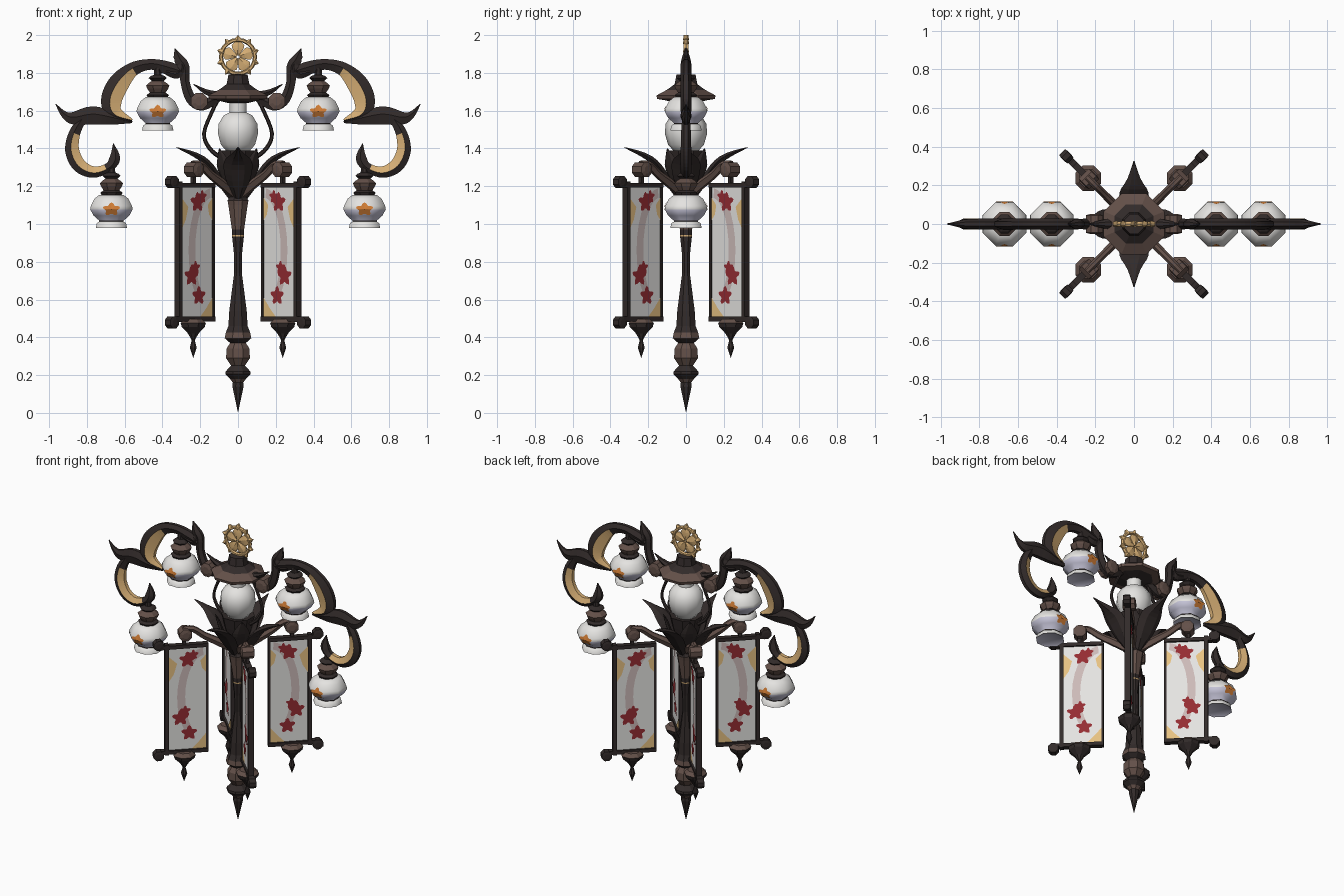
import bpy, bmesh, math
from mathutils import Matrix, Vector

if "Cube" in bpy.data.objects:
    bpy.data.objects.remove(bpy.data.objects["Cube"])

COL = dict(dark=(.032, .024, .023), brown=(.125, .080, .066), gold=(.68, .43, .18),
           white=(.78, .77, .75), lavender=(.56, .55, .68), orange=(.62, .20, .035),
           red=(.30, .025, .032), pink=(.60, .49, .48), amber=(.82, .55, .23))
MAT = {}
for k, c in COL.items():
    MAT[k] = bpy.data.materials.new(k)
    MAT[k].diffuse_color = (*c, 1)
I4 = Matrix.Identity(4)
T = Matrix.Translation
SIDES = [I4, Matrix.Diagonal((-1, 1, 1, 1))]
def spin(deg): return Matrix.Rotation(math.radians(deg), 4, 'Z')


def obj(name, verts, faces, cols, M=I4):
    """mesh object; cols is one colour or a colour per face"""
    if isinstance(cols, str):
        cols = [cols] * len(faces)
    names = list(dict.fromkeys(cols))
    me = bpy.data.meshes.new(name)
    me.from_pydata([M @ Vector(v) for v in verts], [], faces)
    for n in names:
        me.materials.append(MAT[n])
    for p, c in zip(me.polygons, cols):
        p.material_index = names.index(c)
    bm = bmesh.new()
    bm.from_mesh(me)
    bmesh.ops.remove_doubles(bm, verts=bm.verts, dist=1e-5)
    bmesh.ops.recalc_face_normals(bm, faces=bm.faces)
    bm.to_mesh(me)
    bm.free()
    o = bpy.data.objects.new(name, me)
    bpy.context.collection.objects.link(o)
    return o


def smooth(o, deg=60):
    o.data.shade_smooth()
    o.data.set_sharp_from_angle(angle=math.radians(deg))


def skin(name, rings, colour, M):
    """joins rings of points; colour(i, j) gives the face colour"""
    n = len(rings[0])
    v = [p for r in rings for p in r]
    f, c = [], []
    for i in range(len(rings) - 1):
        for j in range(n):
            k = (j + 1) % n
            f.append((i*n + j, i*n + k, i*n + n + k, i*n + n + j))
            c.append(colour(i, j))
    f += [tuple(range(n)), tuple(range(len(v) - n, len(v)))]
    c += [colour(0, 0), colour(len(rings) - 2, 0)]
    # drop caps that collapse to a point
    ok = [(a, b) for a, b in zip(f, c) if len({tuple(round(x, 5) for x in v[q]) for q in a}) > 2]
    return obj(name, v, [a for a, b in ok], [b for a, b in ok], M)


def lathe(name, prof, M=I4, n=8):
    """prof: (radius, z, colour of the band above)"""
    rings = [[(r*math.cos((j + .5)*math.tau/n), r*math.sin((j + .5)*math.tau/n), z)
              for j in range(n)] for r, z, c in prof]
    return skin(name, rings, lambda i, j: prof[i][2], M)


def spline(pts, sub):
    out = []
    for i in range(len(pts) - 1):
        a, b, c, d = [Vector(pts[max(0, min(len(pts) - 1, i + q))]) for q in (-1, 0, 1, 2)]
        for s in range(sub):
            t = s / sub
            out.append(.5*(2*b + (c - a)*t + (2*a - 5*b + 4*c - d)*t*t + (3*b - a - 3*c + d)*t**3))
    return out + [Vector(pts[-1])]


ARM = [(1, -.4), (.15, -1), (-1, -.45), (-1, .45), (.15, 1), (1, .4)]
ROUND = [(math.cos(a*math.tau/6), math.sin(a*math.tau/6)) for a in range(6)]


def sweep(name, pts, sec, M, colour, sub=4, inner=None, gold=(0, 0)):
    """pts: (x, z, half width in plane, half thickness across); gold marks inner faces"""
    P = spline(pts, sub)
    rings = []
    for i, p in enumerate(P):
        d = P[min(i + 1, len(P) - 1)] - P[max(i - 1, 0)]
        d = Vector((d[0], d[1])).normalized()
        w, t = max(p[2], .001), max(p[3], .001)
        rings.append([(p[0] - d.y*w*a, t*b, p[1] + d.x*w*a) for a, b in sec])
    return skin(name, rings, lambda i, j: inner if inner and gold[0]*sub <= i < gold[1]*sub
                and 1 <= j <= 3 else colour, M)


def box(name, lo, hi, colour, M=I4):
    v = [((lo, hi)[a][0], (lo, hi)[b][1], (lo, hi)[c][2]) for a in (0, 1) for b in (0, 1) for c in (0, 1)]
    return obj(name, v, [(0, 1, 3, 2), (4, 6, 7, 5), (0, 4, 5, 1), (2, 3, 7, 6), (0, 2, 6, 4), (1, 5, 7, 3)], colour, M)


def roll(name, x, z, r, half, colour, M):
    """short cylinder lying across the arm, with a raised hub"""
    R = M @ T((x, 0, z)) @ Matrix.Rotation(math.pi/2, 4, 'X')
    lathe(name, [(0, -half*1.15, colour), (r*.5, -half*1.15, colour), (r, -half, colour), (r, half, colour),
                 (r*.5, half*1.15, colour), (0, half*1.15, colour)], R)


def petals(r, low=.55, step=25):
    """outline of a five-petal blossom"""
    out = []
    for a in range(step):
        q = r*((1 + low)/2 + (1 - low)/2*math.cos(5*a*math.tau/step))
        out.append((q*math.sin(a*math.tau/step), q*math.cos(a*math.tau/step)))
    return out


# central post
D, B, W, L = 'dark', 'brown', 'white', 'lavender'
lathe('post', [(0, 0, D), (.032, .14, D), (.03, .16, B), (.045, .18, D), (.072, .205, D), (.07, .22, D),
               (.04, .25, B), (.068, .29, B), (.066, .34, B), (.045, .37, D), (.076, .395, B), (.07, .425, D),
               (.055, .46, D), (.05, .54, D), (.036, .64, D), (.022, .74, D), (.024, .85, D), (.034, .935, 'gold'),
               (.034, .942, D), (.035, .97, B), (.055, 1.10, B), (.06, 1.125, D), (.042, 1.15, D),
               (.055, 1.2, D), (.09, 1.32, D), (.105, 1.39, D), (.06, 1.38, D), (0, 1.37, D)])
# main glass globe and roof
smooth(lathe('main_globe', [(.05, 1.37, W), (.095, 1.42, W), (.112, 1.48, W), (.108, 1.53, W), (.08, 1.575, W),
                            (.047, 1.59, W), (.05, 1.68, W)], n=10))
lathe('roof', [(.055, 1.64, D), (.12, 1.655, B), (.165, 1.662, B), (.17, 1.68, B), (.11, 1.71, D),
               (.065, 1.74, D), (.055, 1.79, D), (0, 1.795, D)])
# leaves around the globe cup
for k in range(4):
    sweep('large_leaf', [(.04, 1.14, .012, .02), (.10, 1.235, .02, .065), (.165, 1.325, .018, .075),
                         (.235, 1.37, .013, .034), (.325, 1.405, .002, .003)], ARM, spin(90*k), D, 3)
    sweep('small_leaf', [(.05, 1.18, .01, .03), (.10, 1.29, .012, .055), (.12, 1.35, .01, .035),
                         (.14, 1.40, .002, .003)], ARM, spin(45 + 90*k), D, 3)

# gold crest: ring, five petals and outer points
E = T((0, 0, 1.885))
n = 20
skin('crest_ring', [[((.09 + a*.011)*math.sin(i*math.tau/n), b*.014, (.09 + a*.011)*math.cos(i*math.tau/n))
                     for a, b in ROUND] for i in range(n + 1)], lambda i, j: 'gold', E)
for k in range(5):
    R = E @ Matrix.Rotation(k*math.tau/5, 4, 'Y')
    sweep('crest_petal', [(0, .008, .006, .012), (0, .035, .024, .012), (0, .06, .034, .01),
                          (0, .078, .018, .008)], ARM, R, 'gold', 2)
for k in range(10):
    R = E @ Matrix.Rotation(k*math.tau/10, 4, 'Y')
    sweep('crest_point', [(0, .09, .022, .016), (0, .115, .001, .012)], ARM, R, 'gold', 1)

# lantern profile in local heights
GLASS = [(0, .012, L), (.075, .01, L), (.09, 0, W), (.084, .026, W), (.07, .034, D), (.07, .04, L),
         (.102, .066, L), (.122, .10, W), (.118, .118, W), (.098, .155, W), (.07, .176, W), (0, .178, W)]
CAP = [(.055, .172, D), (.064, .188, D), (.045, .20, B), (.06, .222, B), (.067, .238, B), (.05, .252, B),
       (.034, .262, D), (.052, .277, D), (.042, .287, D), (.022, .295, D), (.02, .335, D)]


def lantern(M):
    smooth(lathe('lantern_glass', GLASS, M), 50)
    lathe('lantern_cap', CAP, M)
    ap = math.cos(math.pi/8)
    def depth(z):
        for (r0, z0, _), (r1, z1, _) in zip(GLASS[5:], GLASS[6:]):
            if z0 <= z <= z1:
                return ap*(r0 + (r1 - r0)*(z - z0)/(z1 - z0)) + .004
        return .1
    # orange blossom on front and back
    for s in (-1, 1):
        pts = [(x*1.1, s*depth(.1 + z*.85), .1 + z*.85) for x, z in petals(.043, .62)]
        obj('lantern_flower', [(0, s*depth(.1), .1)] + pts,
            [(0, 1 + i, 1 + (i + 1) % 25) for i in range(25)], 'orange', M)


# side arms with lanterns, mirrored
for M in SIDES:
    sweep('arm_stem', [(.10, 1.67, .02, .025), (.19, 1.63, .03, .028), (.25, 1.665, .028, .028),
                       (.28, 1.75, .024, .026), (.285, 1.83, .028, .026), (.31, 1.87, .028, .024),
                       (.335, 1.93, .002, .004)], ARM, M, D)
    roll('arm_scroll', .205, 1.65, .047, .045, B, M)
    sweep('roof_spike', [(.10, 1.68, .02, .03), (.17, 1.70, .014, .02), (.235, 1.74, .002, .003)], ARM, M, D)
    sweep('upper_crescent', [(.29, 1.80, .028, .028), (.37, 1.825, .035, .028), (.46, 1.845, .028, .028),
                             (.555, 1.82, .037, .028), (.63, 1.745, .055, .03), (.67, 1.655, .055, .03),
                             (.65, 1.585, .042, .026), (.56, 1.55, .006, .012)], ARM, M, D, 5, 'gold', (3, 7))
    sweep('arm_curl', [(.38, 1.81, .02, .024), (.325, 1.80, .03, .026), (.30, 1.84, .03, .026),
                       (.34, 1.89, .004, .006)], ARM, M, D)
    sweep('arm_tail', [(.56, 1.54, .006, .012), (.67, 1.56, .035, .028), (.77, 1.575, .048, .028),
                       (.87, 1.56, .034, .024), (.92, 1.58, .018, .014), (.965, 1.635, .002, .003)], ARM, M, D)
    sweep('lower_crescent', [(.82, 1.56, .02, .02), (.865, 1.48, .03, .026), (.878, 1.39, .037, .028),
                             (.84, 1.31, .037, .028), (.765, 1.275, .03, .028), (.685, 1.30, .024, .026),
                             (.652, 1.35, .028, .026), (.66, 1.425, .002, .004)], ARM, M, D, 5, 'gold', (1, 4.8))
    sweep('globe_wire', [(.10, 1.67, .012, .012), (.135, 1.60, .01, .01), (.18, 1.48, .01, .01),
                         (.15, 1.40, .011, .011), (.09, 1.35, .012, .012)], ROUND, M, D)
    for x, z in ((.425, 1.495), (.67, .978)):
        lantern(M @ T((x, 0, z)))

# hanging banners on the four diagonals (local x points outward)
for k in range(4):
    M = spin(45 + 90*k)
    sweep('banner_bracket', [(.03, 1.16, .022, .022), (.12, 1.215, .024, .022), (.21, 1.265, .02, .02),
                             (.28, 1.315, .018, .02), (.34, 1.32, .014, .02)], ARM, M, B, 3)
    roll('bracket_scroll', .33, 1.288, .042, .036, B, M)
    box('hanger', (.325, -.01, 1.20), (.345, .01, 1.27), D, M)
    box('banner_cloth', (.20, -.007, .51), (.44, .007, 1.20), W, M)
    box('frame_inner', (.186, -.012, .495), (.20, .012, 1.20), D, M)
    box('frame_outer', (.432, -.018, .48), (.457, .018, 1.225), D, M)
    for name, z, s in (('top', 1.205, 1), ('bottom', .497, -1)):
        box(name + '_rail', (.186, -.018, z - .012), (.48, .018, z + .012), D, M)
        roll(name + '_scroll', .495, z + s*.018, .034, .021, D, M)
    lathe('banner_finial', [(0, .29, D), (.02, .345, D), (.009, .385, D), (.03, .42, D), (.066, .455, D),
                            (.072, .475, B), (.05, .497, B)], M @ T((.335, 0, 0)))
    # painted plates on both sides
    for s in (-1, 1):
        v = [(.20, .51), (.29, .51), (.25, .55), (.20, .61), (.432, 1.14), (.432, .97), (.40, 1.02), (.38, 1.09),
             (.20, 1.14), (.20, 1.02), (.225, 1.05), (.235, 1.10)]
        obj('corner_paint', [(x, s*.0085, z) for x, z in v], [(0, 1, 2, 3), (4, 5, 6, 7), (8, 9, 10, 11)], 'amber', M)
        v = []
        for i in range(13):
            a = math.radians(85 - 12*i)
            v += [(.205 + q*math.cos(a), s*.010, .86 + (q + .155)*math.sin(a)) for q in (.125, .175)]
        obj('arc_paint', v, [(2*i, 2*i + 1, 2*i + 3, 2*i + 2) for i in range(12)], 'pink', M)
        for x, z, r in ((.315, 1.115, .055), (.28, 1.145, .035), (.36, .725, .055), (.33, .77, .036), (.305, .62, .052)):
            obj('blossom_paint', [(x, s*.012, z)] + [(x + a, s*.012, z + b) for a, b in petals(r)],
                [(0, 1 + i, 1 + (i + 1) % 25) for i in range(25)], 'red', M)

for m in bpy.data.materials:
    if m.users and not m.is_grease_pencil:
        m.use_nodes = True
        m.node_tree.nodes["Principled BSDF"].inputs["Base Color"].default_value = m.diffuse_color
